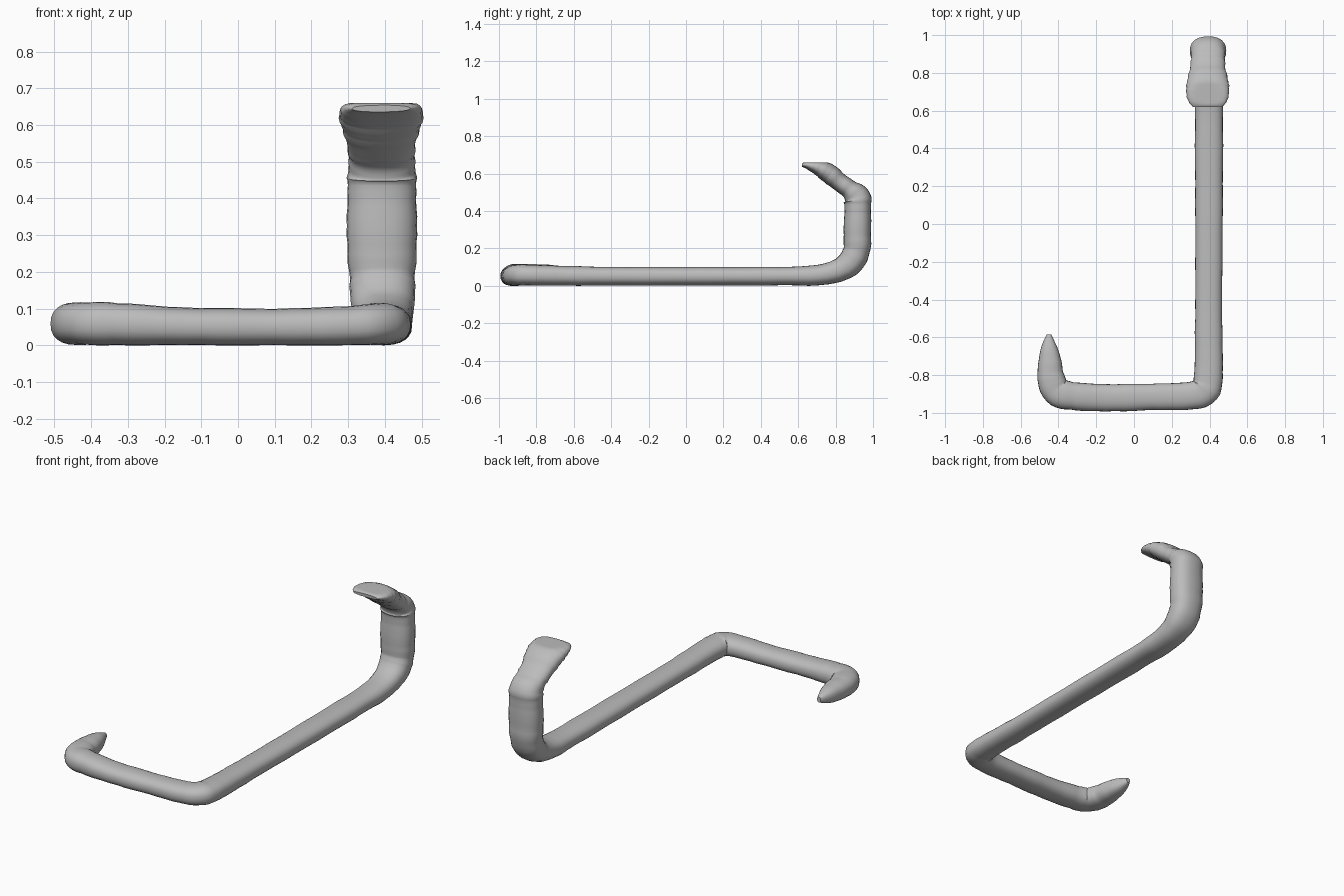
import bpy, bmesh, math, random
from mathutils import Vector

random.seed(4)
cube = bpy.data.objects.get("Cube")
if cube:
    bpy.data.objects.remove(cube, do_unlink=True)

grey = bpy.data.materials.new("soft_grey")
grey.use_nodes = True
colour = (0.5, 0.5, 0.5, 1)
grey.diffuse_color = colour
grey.node_tree.nodes["Principled BSDF"].inputs["Base Color"].default_value = colour

# Stations from tail tip to snout: x, y, z, half width, half thickness
STATIONS = [
    (-0.45, -0.585, 0.065, 0.012, 0.015),
    (-0.45, -0.64, 0.063, 0.038, 0.037),
    (-0.445, -0.73, 0.06, 0.062, 0.053),
    (-0.44, -0.81, 0.059, 0.071, 0.057),
    (-0.41, -0.885, 0.059, 0.077, 0.058),
    (-0.33, -0.91, 0.058, 0.074, 0.058),
    (-0.15, -0.92, 0.052, 0.073, 0.052),
    (0.1, -0.915, 0.05, 0.07, 0.05),
    (0.29, -0.91, 0.053, 0.073, 0.053),
    (0.375, -0.88, 0.058, 0.08, 0.057),
    (0.395, -0.78, 0.056, 0.076, 0.055),
    (0.395, -0.5, 0.052, 0.072, 0.051),
    (0.397, 0.0, 0.051, 0.073, 0.05),
    (0.397, 0.5, 0.052, 0.075, 0.05),
    (0.397, 0.72, 0.059, 0.078, 0.056),
    (0.395, 0.85, 0.1, 0.084, 0.066),
    (0.393, 0.91, 0.18, 0.09, 0.072),
    (0.392, 0.916, 0.3, 0.095, 0.073),
    (0.392, 0.918, 0.42, 0.095, 0.072),
    (0.392, 0.912, 0.475, 0.094, 0.075),
    (0.392, 0.875, 0.515, 0.09, 0.052),
    (0.39, 0.82, 0.555, 0.096, 0.05),
    (0.39, 0.765, 0.6, 0.109, 0.053),
    (0.39, 0.71, 0.63, 0.114, 0.042),
    (0.39, 0.65, 0.645, 0.103, 0.022),
    (0.39, 0.62, 0.645, 0.078, 0.009),
]
SIDES = 24
STEPS = 5


def spline(a, b, c, d, t):
    """Catmull-Rom blend between b and c."""
    return [0.5 * (2 * q + (r - p) * t + (2 * p - 5 * q + 4 * r - s) * t * t
                   + (3 * q - p - 3 * r + s) * t ** 3)
            for p, q, r, s in zip(a, b, c, d)]


# Smooth the stations into a fine path
path = []
last = len(STATIONS) - 1
for i in range(last):
    quad = [STATIONS[min(max(i + k, 0), last)] for k in (-1, 0, 1, 2)]
    path += [spline(*quad, j / STEPS) for j in range(STEPS)]
path.append(STATIONS[last])


def sweep_body(name):
    """Sweep a squarish oval along the path, flat under the belly and on the crown."""
    bm = bmesh.new()
    rings = []
    side = Vector((-1, 0, 0))
    side = Vector((1, 0, 0))
    for i, (x, y, z, w, h) in enumerate(path):
        ahead = Vector(path[min(i + 1, len(path) - 1)][:3])
        behind = Vector(path[max(i - 1, 0)][:3])
        tangent = (ahead - behind).normalized()
        side = (side - tangent * side.dot(tangent)).normalized()
        up = side.cross(tangent)
        bump = random.uniform(0.97, 1.02)
        ring = []
        for k in range(SIDES):
            a = math.tau * k / SIDES
            c, s = math.cos(a), math.sin(a)
            u = math.copysign(abs(c) ** 0.85, c) * w * bump
            v = math.copysign(abs(s) ** 0.85, s) * h * bump
            p = Vector((x, y, z)) + side * u + up * v
            p.z = min(max(p.z, 0), 0.66)
            ring.append(bm.verts.new(p))
        rings.append(ring)
    for a, b in zip(rings, rings[1:]):
        for k in range(SIDES):
            n = (k + 1) % SIDES
            bm.faces.new((a[k], a[n], b[n], b[k]))
    bm.faces.new(rings[0])
    bm.faces.new(rings[-1])
    bmesh.ops.recalc_face_normals(bm, faces=bm.faces)
    mesh = bpy.data.meshes.new(name)
    bm.to_mesh(mesh)
    bm.free()
    mesh.materials.append(grey)
    obj = bpy.data.objects.new(name, mesh)
    bpy.context.collection.objects.link(obj)
    return obj


# Serpent body with tail, raised neck and head in one skin
serpent = sweep_body("serpent_body")
bpy.ops.object.select_all(action="DESELECT")
serpent.select_set(True)
bpy.context.view_layer.objects.active = serpent
bpy.ops.object.shade_smooth_by_angle(angle=math.radians(50))
